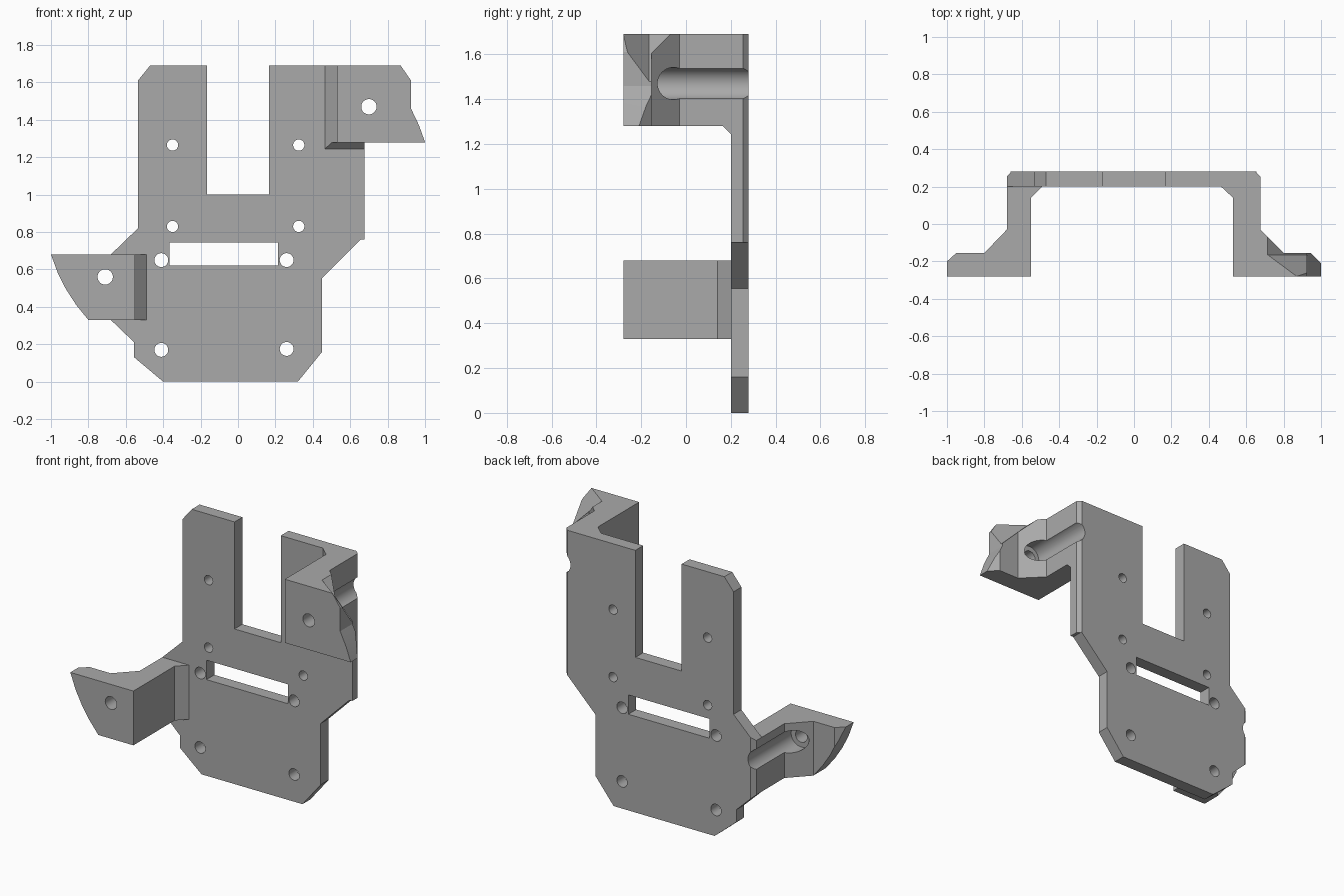
import bpy, bmesh
from math import radians
from mathutils import Matrix, Vector

cube = bpy.data.objects.get("Cube")
if cube:
    bpy.data.objects.remove(cube)

grey = bpy.data.materials.new("plain_grey")
grey.use_nodes = True
colour = (0.4, 0.4, 0.4, 1)
grey.diffuse_color = colour
grey.node_tree.nodes["Principled BSDF"].inputs["Base Color"].default_value = colour


def finish(name, bm):
    bmesh.ops.recalc_face_normals(bm, faces=bm.faces[:])
    mesh = bpy.data.meshes.new(name)
    bm.to_mesh(mesh)
    bm.free()
    mesh.materials.append(grey)
    obj = bpy.data.objects.new(name, mesh)
    bpy.context.collection.objects.link(obj)
    return obj


def prism(name, points, place, push):
    """Extrude a flat outline; place maps each 2D point into space."""
    bm = bmesh.new()
    face = bm.faces.new([bm.verts.new(place(a, b)) for a, b in points])
    moved = bmesh.ops.extrude_face_region(bm, geom=[face])["geom"]
    bmesh.ops.translate(bm, vec=Vector(push),
                        verts=[v for v in moved if isinstance(v, bmesh.types.BMVert)])
    return finish(name, bm)


def front_prism(name, points, y0, y1):
    return prism(name, points, lambda x, z: (x, y0, z), (0, y1 - y0, 0))


def top_prism(name, points, z0, z1):
    return prism(name, points, lambda x, y: (x, y, z0), (0, 0, z1 - z0))


def rod(name, x, z, radius, y0, y1, sides=40):
    bm = bmesh.new()
    turn = Matrix.Translation((x, (y0 + y1) / 2, z)) @ Matrix.Rotation(radians(90), 4, "X")
    bmesh.ops.create_cone(bm, cap_ends=True, segments=sides, radius1=radius,
                          radius2=radius, depth=y1 - y0, matrix=turn)
    return finish(name, bm)


def combine(target, tool, operation):
    mod = target.modifiers.new(operation.lower(), "BOOLEAN")
    mod.operation, mod.solver, mod.object = operation, "EXACT", tool
    bpy.context.view_layer.update()
    graph = bpy.context.evaluated_depsgraph_get()
    mesh = bpy.data.meshes.new_from_object(target.evaluated_get(graph))
    target.modifiers.clear()
    target.data = mesh
    bpy.data.objects.remove(tool)


# Back plate with fork-shaped top
plate = front_prism("mounting_plate", [
    (-.4, 0), (.32, 0), (.45, .16), (.45, .555), (.655, .76), (.675, .76),
    (.675, 1.69), (.165, 1.69), (.165, 1), (-.165, 1), (-.165, 1.69),
    (-.47, 1.69), (-.535, 1.61), (-.535, .82), (-.68, .68), (-.68, .33),
    (-.555, .21), (-.555, .13)], .2, .28)

# Lower side arm: bent section trimmed by a curved front outline
lower = top_prism("lower_arm", [
    (-.68, .2), (-.49, .2), (-.55, .14), (-.55, -.28), (-1, -.28), (-1, -.2),
    (-.95, -.155), (-.8, -.155), (-.68, -.03)], .33, .68)
combine(lower, front_prism("trim", [
    (-.4, .3), (-.4, .7), (-1.01, .7), (-1, .68), (-.963, .58), (-.92, .495),
    (-.865, .41), (-.8, .33), (-.78, .3)], -.4, .4), "INTERSECT")

# Upper side arm with a sloped notch at its outer corner
upper = top_prism("upper_arm", [
    (.675, .2), (.465, .2), (.53, .14), (.53, -.28), (1, -.28), (1, -.21),
    (.945, -.155), (.8, -.155), (.675, -.03)], 1.28, 1.69)
combine(upper, front_prism("trim", [
    (.4, 1.2), (1.03, 1.2), (1, 1.28), (.968, 1.37), (.925, 1.46),
    (.925, 1.61), (.87, 1.69), (.86, 1.72), (.4, 1.72)], -.4, .4), "INTERSECT")
combine(upper, prism("notch", [
    (2.405, .1), (2.405, -.165), (2.59, -.302), (2.9, -.302), (2.9, .1)],
    lambda s, y: (s - 1.8, y, 1.8), (.6, 0, -.6)), "DIFFERENCE")

# Small sloped gusset beneath the upper arm
bm = bmesh.new()
for p in [(.465, .2, 1.245), (.675, .2, 1.245), (.465, .2, 1.28),
          (.675, .2, 1.28), (.503, .165, 1.28), (.675, .165, 1.28)]:
    bm.verts.new(p)
bmesh.ops.convex_hull(bm, input=bm.verts[:])
gusset = finish("arm_gusset", bm)

for part in (lower, upper, gusset):
    combine(plate, part, "UNION")

# Bevelled back edges at the arms
for side, edge, z0, z1 in ((1, .675, .76, 1.75), (-1, .68, .3, .7)):
    combine(plate, top_prism("edge_bevel", [
        (side * (edge + .02), .235), (side * (edge - .045), .3),
        (side * (edge + .02), .3)], z0, z1), "DIFFERENCE")

# Rectangular slot
combine(plate, front_prism("slot", [
    (-.365, .62), (.215, .62), (.215, .745), (-.365, .745)], .1, .4), "DIFFERENCE")

# Screw holes in the plate
for x, z, radius in ((-.35, 1.265, .03), (.325, 1.265, .03), (-.35, .83, .03),
                     (.325, .83, .03), (-.41, .65, .037), (.26, .65, .037),
                     (-.41, .17, .037), (.26, .175, .037)):
    combine(plate, rod("hole", x, z, radius, .1, .4), "DIFFERENCE")

# Arm screw holes and the driver channels behind them
for x, z in ((-.71, .56), (.7, 1.47)):
    combine(plate, rod("hole", x, z, .041, -.4, 0), "DIFFERENCE")
    combine(plate, rod("channel", x, z, .072, -.16, .4), "DIFFERENCE")

bpy.context.view_layer.objects.active = plate
plate.select_set(True)
bpy.ops.object.shade_smooth_by_angle(angle=radians(20))
